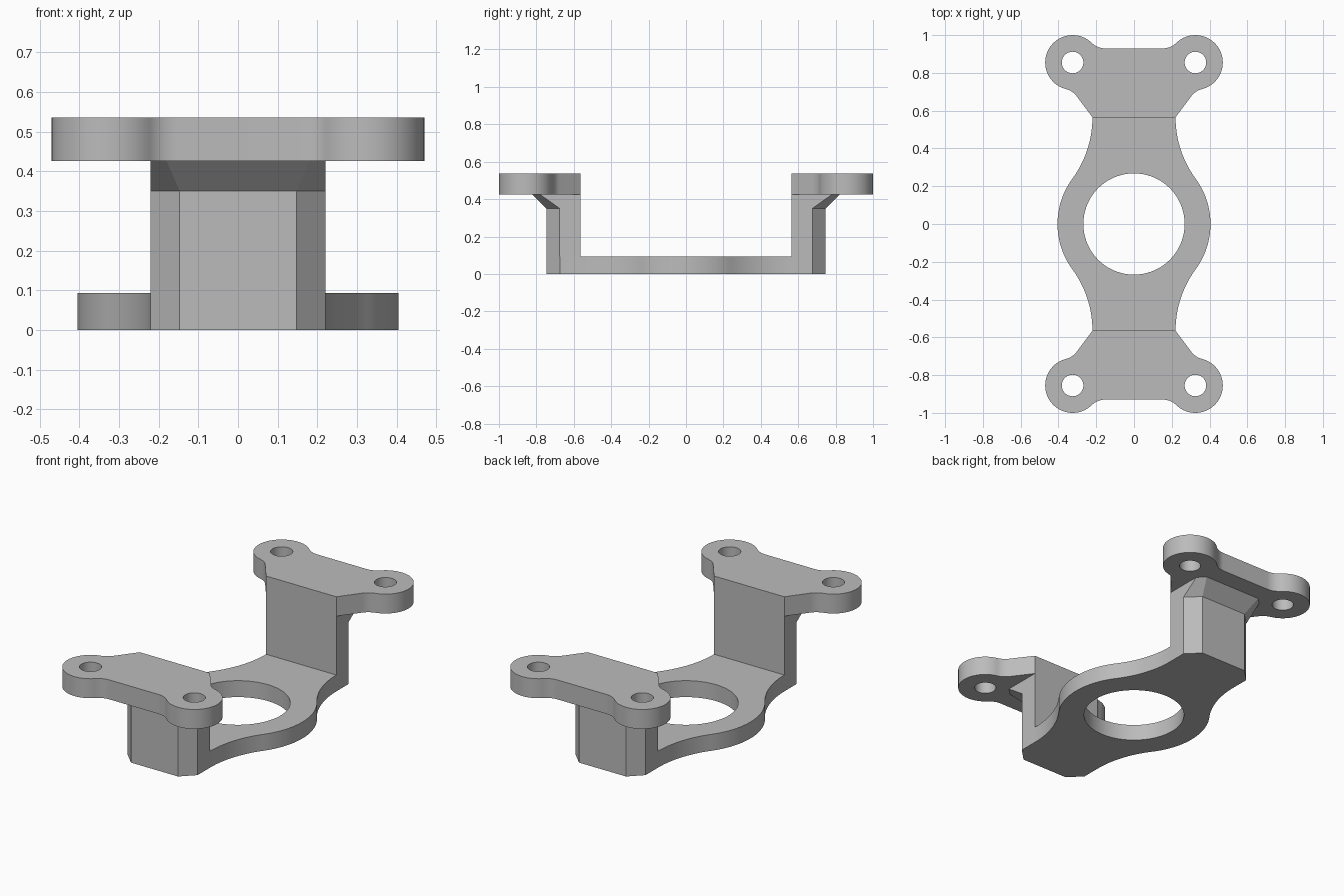
import bpy, bmesh
from math import pi, cos, sin, atan2, sqrt
from mathutils import Vector

cube = bpy.data.objects.get("Cube")
if cube:
    bpy.data.objects.remove(cube, do_unlink=True)

metal = bpy.data.materials.new("grey metal")
metal.use_nodes = True
GREY = (0.5, 0.5, 0.5, 1)
metal.diffuse_color = GREY
metal.node_tree.nodes["Principled BSDF"].inputs["Base Color"].default_value = GREY

# Main levels and sizes
PLATE_TOP, FLARE_START, EAR_BOTTOM, EAR_TOP = 0.093, 0.35, 0.426, 0.536
HALF, INNER = 0.22, 0.565          # half width of the post, its inner face


def arc(c, r, start, end, n=16):
    """Points on the shorter arc about c, from the direction of start to end."""
    a = atan2(start[1] - c[1], start[0] - c[0])
    b = atan2(end[1] - c[1], end[0] - c[0])
    sweep = (b - a + pi) % (2 * pi) - pi
    return [Vector((c[0] + r * cos(a + sweep * i / n),
                    c[1] + r * sin(a + sweep * i / n))) for i in range(n + 1)]


def circle(c, r, n=64):
    return [Vector((c[0] + r * cos(2 * pi * i / n),
                    c[1] + r * sin(2 * pi * i / n))) for i in range(n)]


def mirrored(points, axis):
    """Add the reflection of an open chain, keeping one loop direction."""
    flip = Vector((-1, 1)) if axis == "x" else Vector((1, -1))
    return points + [p * flip for p in reversed(points)]


def finish(bm, name):
    bmesh.ops.remove_doubles(bm, verts=bm.verts, dist=1e-5)
    bmesh.ops.recalc_face_normals(bm, faces=bm.faces)
    mesh = bpy.data.meshes.new(name)
    bm.to_mesh(mesh)
    bm.free()
    mesh.materials.append(metal)
    obj = bpy.data.objects.new(name, mesh)
    bpy.context.collection.objects.link(obj)
    bpy.ops.object.select_all(action="DESELECT")
    obj.select_set(True)
    bpy.context.view_layer.objects.active = obj
    bpy.ops.object.shade_smooth_by_angle(angle=pi / 7)
    return obj


def plate(name, loops, z0, z1):
    """Flat plate from an outline followed by its hole loops."""
    bm = bmesh.new()
    for loop in loops:
        clean = [p for i, p in enumerate(loop) if (p - loop[i - 1]).length > 1e-5]
        verts = [bm.verts.new((p.x, p.y, z0)) for p in clean]
        for i, v in enumerate(verts):
            bm.edges.new((verts[i - 1], v))
    bmesh.ops.triangle_fill(bm, edges=bm.edges[:], use_beauty=True, normal=(0, 0, 1))
    top = bmesh.ops.extrude_face_region(bm, geom=bm.faces[:], use_keep_orig=True)
    moved = [g for g in top["geom"] if isinstance(g, bmesh.types.BMVert)]
    bmesh.ops.translate(bm, verts=moved, vec=(0, 0, z1 - z0))
    return finish(bm, name)


def loft(name, sections):
    """Solid through matching (points, z) sections."""
    bm = bmesh.new()
    rings = [[bm.verts.new((p.x, p.y, z)) for p in pts] for pts, z in sections]
    for low, high in zip(rings, rings[1:]):
        for i in range(len(low)):
            bm.faces.new((low[i - 1], low[i], high[i], high[i - 1]))
    bm.faces.new(rings[0])
    bm.faces.new(rings[-1])
    return finish(bm, name)


# Post cross-sections: chamfered foot and the flared top
foot = [Vector((HALF, INNER)), Vector((HALF, 0.675)), Vector((0.147, 0.747))]
flare = [Vector((HALF, INNER)), Vector((HALF, 0.782)), Vector((0.18, 0.822))]

# Base plate: ring blended into the feet by arcs tangent to both
RING = 0.405
blend = (INNER**2 + HALF**2 - RING**2) / (2 * (RING - HALF))
centre = Vector((HALF + blend, INNER))
touch = centre.normalized() * RING
quarter = (arc((0, 0), RING, (RING, 0), touch, 20)
           + arc(centre, blend, touch, (HALF, INNER), 24) + foot[1:])
outline = mirrored(mirrored(quarter, "x"), "y")
plate("base_plate", [outline, circle((0, 0), 0.268, 96)], 0, PLATE_TOP)

# Mounting plate: two round ears, filleted into a tapered web
ear, R, F = Vector((0.325, 0.855)), 0.145, 0.1
slope, side = Vector((0.6, 0.8)), Vector((0.8, -0.6))
corner = Vector((HALF, INNER))
d = corner + side * F - ear
along = -d.dot(slope) - sqrt(d.dot(slope)**2 - d.length_squared + (R + F)**2)
c_in = corner + side * F + slope * along
outer_y = 0.93
rise = outer_y + F - ear.y
c_out = Vector((ear.x - sqrt((R + F)**2 - rise**2), outer_y + F))
t_in, t_out = [ear + (c - ear).normalized() * R for c in (c_in, c_out)]
tip = ear + Vector((R, 0))
half = ([corner] + arc(c_in, F, c_in - side * F, t_in)
        + arc(ear, R, t_in, tip, 24) + arc(ear, R, tip, t_out, 32)
        + arc(c_out, F, t_out, c_out - Vector((0, F))))
ear_outline = mirrored(half, "x")
holes = [circle((s * ear.x, ear.y), 0.057, 48) for s in (1, -1)]

# One post and mounting plate at each end
for end, turn in (("back", 1), ("front", -1)):
    def place(points):
        return [Vector((p.x, p.y * turn)) for p in points]
    low, high = place(mirrored(foot, "x")), place(mirrored(flare, "x"))
    loft(end + "_post", [(low, PLATE_TOP), (low, FLARE_START), (high, EAR_BOTTOM)])
    plate(end + "_mounting_plate", [place(l) for l in [ear_outline] + holes],
          EAR_BOTTOM, EAR_TOP)
